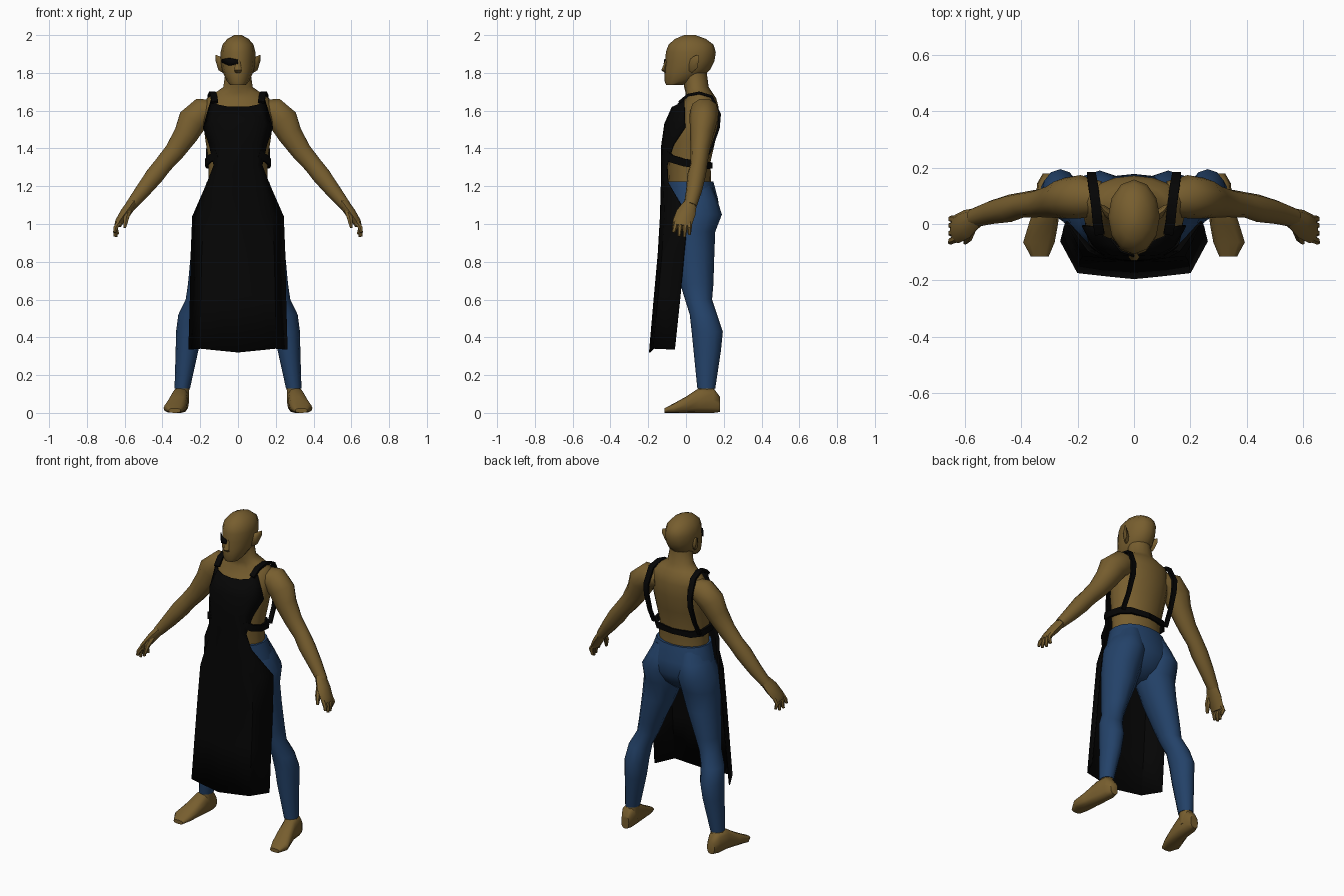
import bpy, bmesh, math
from mathutils import Vector as V

def material(name, c):
    m = bpy.data.materials.new(name)
    m.diffuse_color = (*c, 1)
    return m

SKIN = material("brown_skin", (0.185, 0.112, 0.028))
BLUE = material("blue_cloth", (0.017, 0.054, 0.14))
BLACK = material("black_leather", (0.0015, 0.0015, 0.0015))
X, Y, Z = V((1, 0, 0)), V((0, 1, 0)), V((0, 0, 1))

def finish(name, bm, mat, mirror, angle=50):
    bmesh.ops.recalc_face_normals(bm, faces=bm.faces)
    me = bpy.data.meshes.new(name)
    bm.to_mesh(me)
    bm.free()
    me.materials.append(mat)
    ob = bpy.data.objects.new(name, me)
    bpy.context.collection.objects.link(ob)
    bpy.ops.object.select_all(action='DESELECT')
    ob.select_set(True)
    bpy.context.view_layer.objects.active = ob
    bpy.ops.object.shade_smooth_by_angle(angle=math.radians(angle))
    if mirror:
        md = ob.modifiers.new("mirror", 'MIRROR')
        md.merge_threshold = 0.0005
    return ob

def loft(name, rings, mat, side, axis=None, n=12, power=1.0, mirror=False, box=False):
    """Skin through rings (x, y, z, half width along side, half depth)."""
    bm = bmesh.new()
    pts = [V(r[:3]) for r in rings]
    loops = []
    for i, (p, r) in enumerate(zip(pts, rings)):
        d = axis or (pts[min(i + 1, len(pts) - 1)] - pts[max(i - 1, 0)]).normalized()
        u = (side - d * side.dot(d)).normalized()
        v = d.cross(u)
        loop = []
        for k in range(4 if box else n):
            a = 2 * math.pi * (k + 0.5) / 4 if box else 2 * math.pi * k / n
            c, s = math.cos(a), math.sin(a)
            if box:
                c, s = math.copysign(1, c), math.copysign(1, s)
            else:
                c = math.copysign(abs(c) ** power, c)
                s = math.copysign(abs(s) ** power, s)
            loop.append(bm.verts.new(p + u * c * r[3] + v * s * r[4]))
        loops.append(loop)
    for a, b in zip(loops, loops[1:]):
        for k in range(len(a)):
            j = (k + 1) % len(a)
            bm.faces.new((a[k], a[j], b[j], b[k]))
    bm.faces.new(loops[0])
    bm.faces.new(loops[-1])
    return finish(name, bm, mat, mirror)

def stack(name, rows, mat, mirror=False, n=12, power=0.9):
    """Horizontal rings given as (z, centre x, half width, front y, back y)."""
    rings = [(x, (f + b) / 2, z, w, (b - f) / 2) for z, x, w, f, b in rows]
    return loft(name, rings, mat, X, Z, n, power, mirror)

def sheet(name, rows, mat, thick, mirror):
    bm = bmesh.new()
    g = [[bm.verts.new(p) for p in row] for row in rows]
    for a, b in zip(g, g[1:]):
        for k in range(len(a) - 1):
            bm.faces.new((a[k], b[k], b[k + 1], a[k + 1]))
    ob = finish(name, bm, mat, mirror)
    md = ob.modifiers.new("thickness", 'SOLIDIFY')
    md.thickness = thick
    md.offset = 0
    return ob

# Torso and neck
stack("torso", [
    (1.16, 0, .155, -.09, .13), (1.24, 0, .155, -.095, .132), (1.33, 0, .155, -.098, .13),
    (1.44, 0, .172, -.10, .155), (1.54, 0, .185, -.085, .172), (1.62, 0, .18, -.035, .172),
    (1.665, 0, .165, -.005, .16), (1.695, 0, .12, -.002, .14), (1.725, 0, .078, -.01, .12),
    (1.80, 0, .067, -.02, .11)], SKIN, n=16, power=1)

# Head
stack("head", [
    (1.735, 0, .04, -.105, -.02), (1.755, 0, .058, -.113, .04), (1.79, 0, .075, -.114, .1),
    (1.82, 0, .085, -.114, .13), (1.86, 0, .091, -.108, .15), (1.91, 0, .092, -.107, .158),
    (1.95, 0, .082, -.092, .145), (1.98, 0, .056, -.058, .105), (2.0, 0, .02, -.01, .05)],
    SKIN, power=1)
loft("nose", [(0, -.1, 1.87, .01, .008), (0, -.112, 1.835, .016, .012),
              (0, -.118, 1.815, .02, .014), (0, -.105, 1.80, .014, .01)], SKIN, X, Z, 6)
loft("ear", [(.08, .03, 1.84, .02, .04), (.103, .045, 1.852, .02, .038),
             (.118, .062, 1.878, .008, .018)], SKIN, Y, X, 8, mirror=True)

# Eye patch on one side of the face
sheet("eye_patch", [
    [(.0, -.113, 1.87), (-.046, -.097, 1.879), (-.084, -.05, 1.872)],
    [(.0, -.115, 1.848), (-.046, -.098, 1.838), (-.084, -.05, 1.855)]], BLACK, .007, False)

# Arms and hands
loft("arm", [
    (.12, .092, 1.60, .06, .06), (.19, .097, 1.595, .077, .078), (.242, .092, 1.545, .073, .082),
    (.275, .083, 1.475, .062, .068), (.335, .074, 1.385, .05, .056), (.395, .068, 1.315, .045, .05),
    (.44, .056, 1.258, .049, .051), (.505, .042, 1.175, .042, .042),
    (.57, .022, 1.095, .034, .03)], SKIN, Y, n=10, mirror=True)
loft("palm", [
    (.555, .025, 1.115, .034, .028), (.595, .0, 1.06, .052, .028), (.63, -.018, 1.01, .052, .022),
    (.637, -.02, .99, .046, .018)], SKIN, Y, n=8, mirror=True)
for i, (y0, y1, x1, z1) in enumerate([(-.052, -.066, .654, .955), (-.028, -.036, .652, .935),
                                      (-.002, -.008, .645, .932), (.018, .018, .635, .945)]):
    loft("finger_%d" % i, [(.63, y0, 1.01, .013, .014), (.648, (y0 + y1) / 2, .98, .013, .013),
                           (x1, y1, z1, .008, .008)], SKIN, Y, n=6, mirror=True)
loft("thumb", [(.58, -.02, 1.07, .018, .018), (.592, -.052, 1.03, .016, .016),
               (.60, -.066, .98, .008, .008)], SKIN, Y, n=6, mirror=True)

# Trousers
stack("trouser_seat", [
    (1.225, 0, .165, -.11, .145), (1.13, 0, .195, -.105, .17), (1.05, 0, .215, -.1, .178),
    (.98, 0, .15, -.085, .135), (.93, 0, .06, -.04, .08)], BLUE, n=16)
stack("trouser_leg", [
    (1.20, .085, .075, -.07, .135), (1.13, .10, .095, -.08, .165), (1.05, .122, .115, -.09, .19),
    (.96, .125, .116, -.085, .155),
    (.84, .152, .098, -.065, .15), (.68, .195, .07, -.03, .145), (.60, .215, .062, -.005, .138),
    (.52, .25, .066, .02, .165), (.43, .262, .066, .03, .195), (.33, .27, .06, .04, .185),
    (.13, .295, .041, .06, .155)], BLUE, True, power=1)

# Feet
stack("ankle", [(.20, .29, .034, .07, .145), (.05, .30, .04, .06, .16)], SKIN, True, 10, 1)
loft("foot", [
    (.298, .18, .045, .026, .04), (.302, .145, .066, .042, .066), (.308, .07, .066, .044, .066),
    (.322, .0, .043, .052, .043), (.338, -.065, .025, .056, .025),
    (.335, -.115, .012, .032, .012)], SKIN, X, Y, 12, .75, True)

# Apron: bib and long skirt, half rows from centre to edge
sheet("apron", [
    [(0, -.072, 1.62), (.06, -.064, 1.622), (.108, -.045, 1.632), (.138, -.01, 1.67)],
    [(0, -.112, 1.53), (.08, -.108, 1.53), (.14, -.078, 1.53), (.184, -.005, 1.51)],
    [(0, -.128, 1.42), (.06, -.122, 1.42), (.11, -.105, 1.42), (.152, -.065, 1.42)],
    [(0, -.13, 1.31), (.05, -.126, 1.31), (.1, -.115, 1.31), (.128, -.1, 1.31)],
    [(0, -.13, 1.22), (.06, -.127, 1.22), (.12, -.118, 1.22), (.162, -.095, 1.22)],
    [(0, -.135, 1.04), (.1, -.132, 1.04), (.18, -.112, 1.04), (.24, .01, 1.04)],
    [(0, -.147, .84), (.1, -.143, .84), (.19, -.125, .84), (.248, -.01, .84)],
    [(0, -.167, .62), (.1, -.16, .62), (.195, -.145, .62), (.252, -.03, .62)],
    [(0, -.193, .32), (.1, -.183, .33), (.2, -.172, .34), (.26, -.06, .335)]],
    BLACK, .006, True)

# Shoulder straps and waist belt
loft("shoulder_strap", [
    (.122, -.035, 1.645, .017, .007), (.130, .01, 1.682, .017, .007), (.136, .07, 1.694, .017, .007),
    (.145, .135, 1.675, .017, .007), (.152, .178, 1.58, .016, .007), (.152, .172, 1.51, .015, .007),
    (.155, .135, 1.40, .013, .006), (.158, .09, 1.315, .013, .006)], BLACK, X, mirror=True, box=True)
loft("waist_belt", [
    (.11, -.105, 1.37, .02, .006), (.15, -.075, 1.345, .02, .007), (.168, -.01, 1.325, .02, .007),
    (.16, .07, 1.315, .02, .007), (.115, .116, 1.31, .018, .007),
    (.0, .134, 1.31, .016, .006)], BLACK, Z, mirror=True, box=True)
